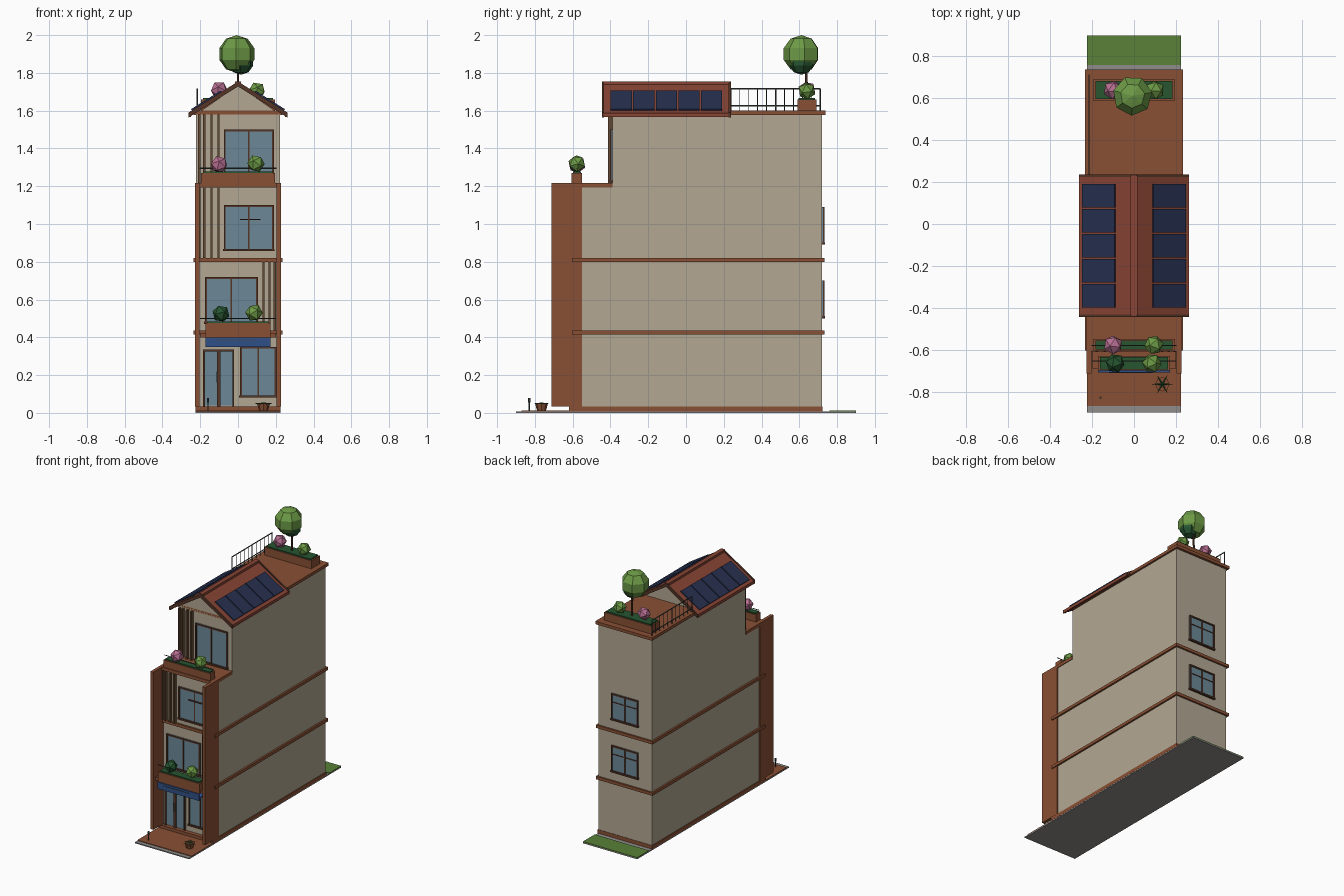
import bpy, math, random
from mathutils import Vector

if "Cube" in bpy.data.objects:
    bpy.data.objects.remove(bpy.data.objects["Cube"])
random.seed(4)

def mat(name, *c):
    m = bpy.data.materials.new(name)
    m.diffuse_color = (*c, 1)
    m.use_nodes = True
    m.node_tree.nodes["Principled BSDF"].inputs["Base Color"].default_value = m.diffuse_color
    return m

TAN = mat("plaster", .45, .39, .29)
BROWN = mat("terracotta", .25, .08, .035)
RED = mat("roof_tile", .25, .06, .035)
WOOD = mat("dark_wood", .09, .035, .02)
SLAT = mat("slat_wood", .13, .07, .035)
GLASS = mat("glass", .15, .25, .31)
SOLAR = mat("solar", .02, .03, .08)
LEAF = mat("leaf", .15, .32, .06)
DARK = mat("dark_leaf", .02, .09, .03)
PINK = mat("blossom", .48, .16, .29)
GRASS = mat("lawn", .1, .22, .04)
BLUE = mat("canvas", .03, .08, .25)
GREY = mat("concrete", .28, .27, .26)
METAL = mat("metal", .06, .07, .07)

def mesh(name, verts, faces, m):
    me = bpy.data.meshes.new(name)
    me.from_pydata(verts, [], faces)
    me.materials.append(m)
    o = bpy.data.objects.new(name, me)
    bpy.context.collection.objects.link(o)
    return o

def prism(name, prof, a, b, axis, m):
    """Extrude a profile along x (profile y,z) or y (profile x,z)."""
    n = len(prof)
    pt = (lambda p, t: (t, p[0], p[1])) if axis == 'x' else (lambda p, t: (p[0], t, p[1]))
    v = [pt(p, t) for t in (a, b) for p in prof]
    f = [tuple(range(n)), tuple(range(2 * n - 1, n - 1, -1))]
    f += [(i, i + n, (i + 1) % n + n, (i + 1) % n) for i in range(n)]
    if axis == 'x':
        f = [q[::-1] for q in f]
    return mesh(name, v, f, m)

def box(name, x0, x1, y0, y1, z0, z1, m):
    return prism(name, [(x0, z0), (x1, z0), (x1, z1), (x0, z1)], y0, y1, 'y', m)

def rod(name, p, q, r, m, n=6, r2=None):
    p, q = Vector(p), Vector(q)
    bpy.ops.mesh.primitive_cone_add(vertices=n, radius1=r, radius2=r if r2 is None else r2,
                                    depth=(q - p).length, location=(p + q) / 2)
    o = bpy.context.object
    o.rotation_euler = (q - p).to_track_quat('Z', 'Y').to_euler()
    o.name = name
    o.data.materials.append(m)

def bush(name, x, y, z, r, m):
    bpy.ops.mesh.primitive_ico_sphere_add(subdivisions=1, radius=r, location=(x, y, z),
                                          rotation=[random.uniform(0, 3) for _ in range(3)])
    bpy.context.object.name = name
    bpy.context.object.data.materials.append(m)

def window(name, x0, x1, z0, z1, y, s=-1, cross=None):
    """Glass, frame and mullion on a wall at y; s is the outward direction."""
    t = .01
    def b(part, a, c, d, e, depth, m):
        box(f"{name}_{part}", a, c, min(y, y + s * depth), max(y, y + s * depth), d, e, m)
    b("glass", x0, x1, z0, z1, .005, GLASS)
    for a in (x0, x1 - t):
        b("jamb", a, a + t, z0, z1, .012, WOOD)
    b("head", x0, x1, z1 - t, z1, .012, WOOD)
    b("sill", x0 - .004, x1 + .004, z0 - .004, z0 + .008, .016, WOOD)
    c = (x0 + x1) / 2
    b("mullion", c - .004, c + .004, z0, z1, .01, WOOD)
    if cross:
        b("transom", x0, x1, cross - .003, cross + .003, .009, WOOD)

def slats(name, xs, y, z0, z1):
    for x in xs:
        box(name, x - .006, x + .006, y - .022, y, z0, z1, SLAT)

def planter(name, x, y0, y1, z0, z1, plants):
    box(name + "_box", -x, x, y0, y1, z0, z1, BROWN)
    box(name + "_soil", -x + .01, x - .01, y0 + .006, y1 - .006, z1, z1 + .008, DARK)
    for px, pz, r, m in plants:
        bush(name + "_shrub", px, (y0 + y1) / 2, pz, r, m)

# site
box("ground_slab", -.225, .225, -.9, .9, 0, .008, GREY)
box("patio", -.225, .225, -.87, -.6, .008, .013, BROWN)
box("lawn", -.225, .225, .76, .9, .008, .013, GRASS)

# main mass, plinth, floor bands, side fins
WY, TY = -.59, -.39
prism("house_body", [(WY, .03), (.72, .03), (.72, 1.58), (TY, 1.58), (TY, 1.2), (WY, 1.2)],
      -.222, .222, 'x', TAN)
box("plinth", -.226, .226, -.62, .723, .008, .035, BROWN)
for z in (.425, .81):
    box("floor_band", -.235, .235, -.603, .733, z - .011, z + .011, BROWN)
box("terrace_slab", -.227, .227, -.61, TY, 1.192, 1.216, BROWN)
for s in (-1, 1):
    x0, x1 = sorted((s * .203, s * .227))
    box("side_fin", x0, x1, -.713, -.55, .035, 1.216, BROWN)

# front and rear openings
for x0, x1 in ((-.185, -.102), (-.102, -.02)):
    box("door_glass", x0, x1, WY - .005, WY, .04, .335, GLASS)
    for x in (x0, x1 - .01):
        box("door_stile", x, x + .01, WY - .014, WY, .035, .335, WOOD)
box("door_head", -.185, -.02, WY - .014, WY, .325, .335, WOOD)
for x in (-.11, -.094):
    rod("door_handle", (x, WY - .02, .16), (x, WY - .02, .22), .003, METAL)
window("shop_window", .01, .203, .085, .35, WY)
window("balcony_door", -.175, .105, .475, .72, WY)
window("third_floor_window", -.075, .19, .86, 1.10, WY)
box("window_bar", .01, .12, WY - .015, WY, 1.02, 1.026, WOOD)
window("terrace_door", -.075, .19, 1.225, 1.5, TY)
for z in (.505, .895):
    window("rear_window", -.11, .11, z, z + .195, .72, 1, z + .13)
left = (-.205, -.178, -.14, -.103)
slats("top_slat", left, TY, 1.216, 1.58)
slats("third_slat", left, WY, .82, 1.192)
slats("second_slat", (.135, .167, .195), WY, .436, .80)

# balcony, awning, terrace and planters
box("balcony_slab", -.2, .2, -.69, WY, .4, .422, BROWN)
planter("balcony_planter", .172, -.7, -.63, .4, .475, [(-.09, .525, .047, DARK), (.085, .53, .047, LEAF)])
rod("balcony_rail", (-.2, -.655, .5), (.2, -.655, .5), .003, METAL)
prism("awning", [(WY, .395), (-.705, .365), (-.705, .35), (WY, .38)], -.172, .172, 'x', BLUE)
box("awning_valance", -.172, .172, -.708, -.7, .35, .4, BLUE)
box("awning_trim", -.12, .09, -.711, -.708, .382, .386, METAL)
planter("terrace_planter", .195, -.605, -.55, 1.216, 1.27, [(-.1, 1.315, .047, PINK), (.095, 1.32, .047, LEAF)])
rod("terrace_rail", (-.203, -.58, 1.295), (.203, -.58, 1.295), .003, METAL)

# roof deck, gable and solar roof
box("roof_deck", -.235, .235, TY, .738, 1.578, 1.6, BROWN)
prism("gable_wall", [(-.222, 1.58), (.222, 1.58), (0, 1.735)], TY, .2, 'y', TAN)
def chevron(name, w, top, eave, t, y0, y1, m):
    prism(name, [(-w, eave), (-w, eave - t), (0, top - t), (w, eave - t), (w, eave), (0, top)], y0, y1, 'y', m)
chevron("roof_slab", .255, 1.748, 1.588, .018, -.435, .227, RED)
for y in (-.445, .225):
    chevron("bargeboard", .262, 1.754, 1.59, .026, y, y + .012, WOOD)
box("ridge_cap", -.016, .016, -.44, .232, 1.735, 1.755, RED)
slope = math.atan2(.16, .255)
for s in (-1, 1):
    x0, x1 = sorted((s * .25, s * .262))
    box("eave_board", x0, x1, -.44, .232, 1.566, 1.588, RED)
    for i in range(5):
        o = box("solar_panel", -.092, .092, -.056, .056, -.004, .004, SOLAR)
        o.location = (s * .168, -.343 + i * .1195, 1.748 - .627 * .168 + .011)
        o.rotation_euler.y = s * slope

# roof garden
planter("roof_planter", .195, .59, .69, 1.6, 1.66, [(-.1, 1.71, .047, PINK), (.1, 1.705, .047, LEAF)])
rod("tree_trunk", (0, .64, 1.66), (0, .635, 1.85), .007, WOOD)
for name, x, z, r, m in (("tree_crown", -.007, 1.9, .1, LEAF), ("tree_undergrowth", .015, 1.86, .07, DARK)):
    bpy.ops.mesh.primitive_uv_sphere_add(segments=7, ring_count=5, radius=r, location=(x, .612, z), rotation=(0, 0, .4))
    bpy.context.object.name = name
    bpy.context.object.data.materials.append(m)

# roof side railing
for z in (1.625, 1.715):
    rod("roof_rail", (-.215, .235, z), (-.215, .713, z), .004, METAL)
for i in range(11):
    y = .237 + i * .0474
    rod("roof_baluster", (-.215, y, 1.6), (-.215, y, 1.715), .004 if i % 5 == 0 else .002, METAL)

# patio pot and small lamp
rod("patio_pot", (.135, -.765, .013), (.135, -.765, .05), .024, BROWN, 8, .034)
for i in range(6):
    a = i * math.pi / 3
    rod("pot_leaf", (.135, -.765, .046), (.135 + .05 * math.cos(a), -.765 + .05 * math.sin(a), .05), .009, DARK, 4, 0)
rod("lamp_post", (-.16, -.83, .013), (-.16, -.83, .06), .003, METAL)
rod("lamp_head", (-.16, -.83, .055), (-.16, -.83, .08), .006, METAL)
